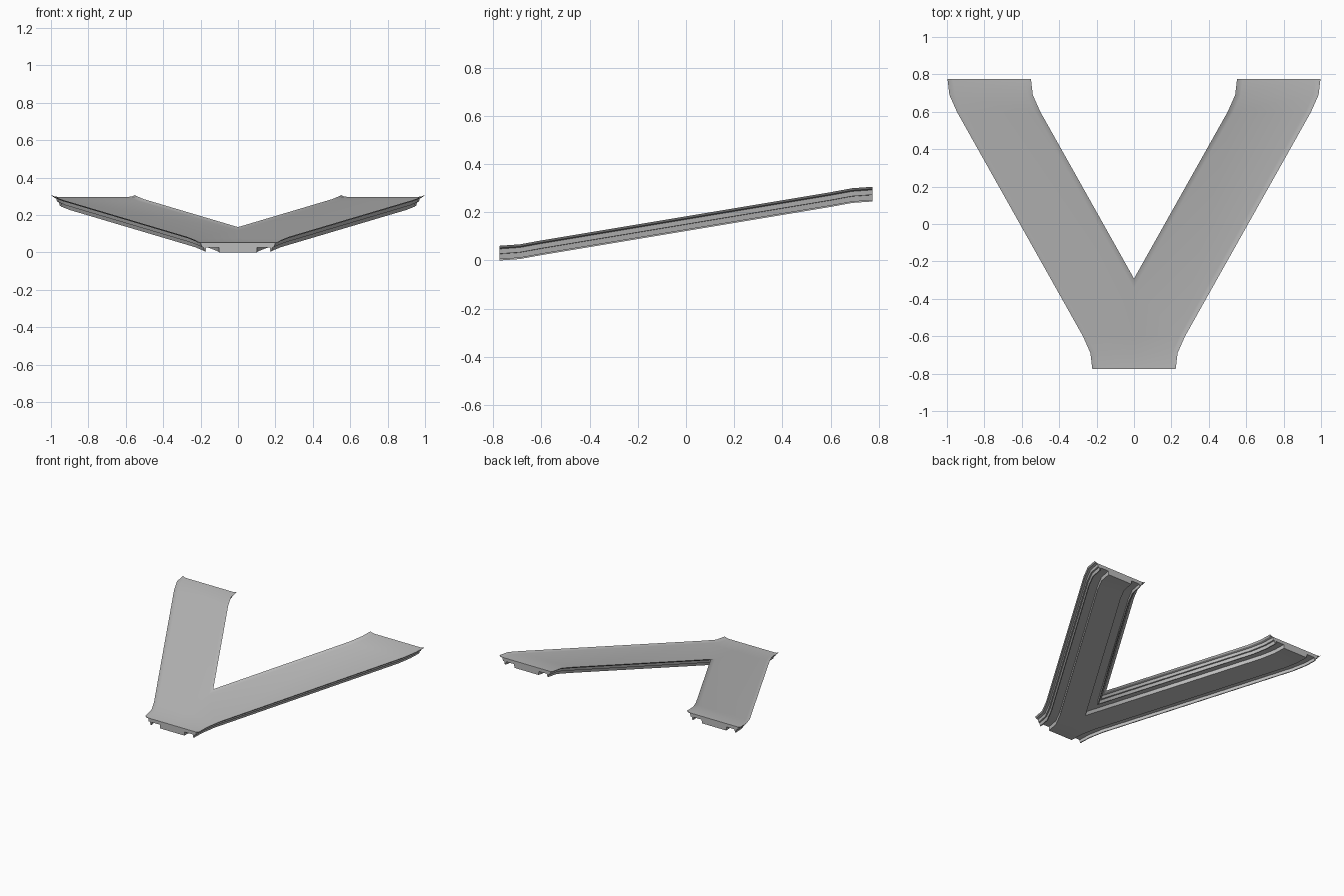
import bpy
import bmesh

cube = bpy.data.objects.get("Cube")
if cube:
    bpy.data.objects.remove(cube, do_unlink=True)

# Single grey material
grey = bpy.data.materials.new("plain grey")
grey.use_nodes = True
colour = (0.5, 0.5, 0.5, 1)
grey.diffuse_color = colour
grey.node_tree.nodes["Principled BSDF"].inputs["Base Color"].default_value = colour

# Half cross-section (x, z): upturned lip, side wall, foot, groove, central body
half = [(0.193, 0.052), (0.207, 0.054), (0.223, 0.061), (0.215, 0.052),
        (0.198, 0.048), (0.194, 0.028), (0.184, 0.027), (0.179, 0.005),
        (0.172, 0.005), (0.17, 0.027), (0.102, 0.027), (0.1, 0.0)]
profile = half + [(-x, z) for x, z in reversed(half)]

# Path of one branch: straight diagonal run easing into the two ends
end = [(0.387, 0.775, 0.1225), (0.377, 0.69, 0.1165), (0.337, 0.6, 0.1)]
offsets = [(-x, -y, -z) for x, y, z in end] + list(reversed(end))
path = [(0.387 + x, y, 0.1225 + z) for x, y, z in offsets]

# Sweep the section along the branch, keeping both ends square
bm = bmesh.new()
rings = [[bm.verts.new((cx + x, y, cz + z)) for x, z in profile]
         for cx, y, cz in path]
count = len(profile)
for a, b in zip(rings, rings[1:]):
    for i in range(count):
        j = (i + 1) % count
        bm.faces.new((a[i], a[j], b[j], b[i]))
bm.faces.new(rings[0])
bm.faces.new(list(reversed(rings[-1])))
bmesh.ops.recalc_face_normals(bm, faces=bm.faces)

# Trim at the centre line so both branches merge in a clean mitre
bmesh.ops.bisect_plane(bm, geom=bm.verts[:] + bm.edges[:] + bm.faces[:],
                       plane_co=(0, 0, 0), plane_no=(1, 0, 0),
                       clear_inner=True, dist=0.0001)
mesh = bpy.data.meshes.new("forked_ramp")
bm.to_mesh(mesh)
bm.free()
mesh.materials.append(grey)

ramp = bpy.data.objects.new("forked_ramp", mesh)
bpy.context.collection.objects.link(ramp)
mirror = ramp.modifiers.new("other_branch", 'MIRROR')
mirror.use_clip = True
bpy.ops.object.select_all(action='DESELECT')
ramp.select_set(True)
bpy.context.view_layer.objects.active = ramp
bpy.ops.object.shade_smooth_by_angle(angle=0.5)
